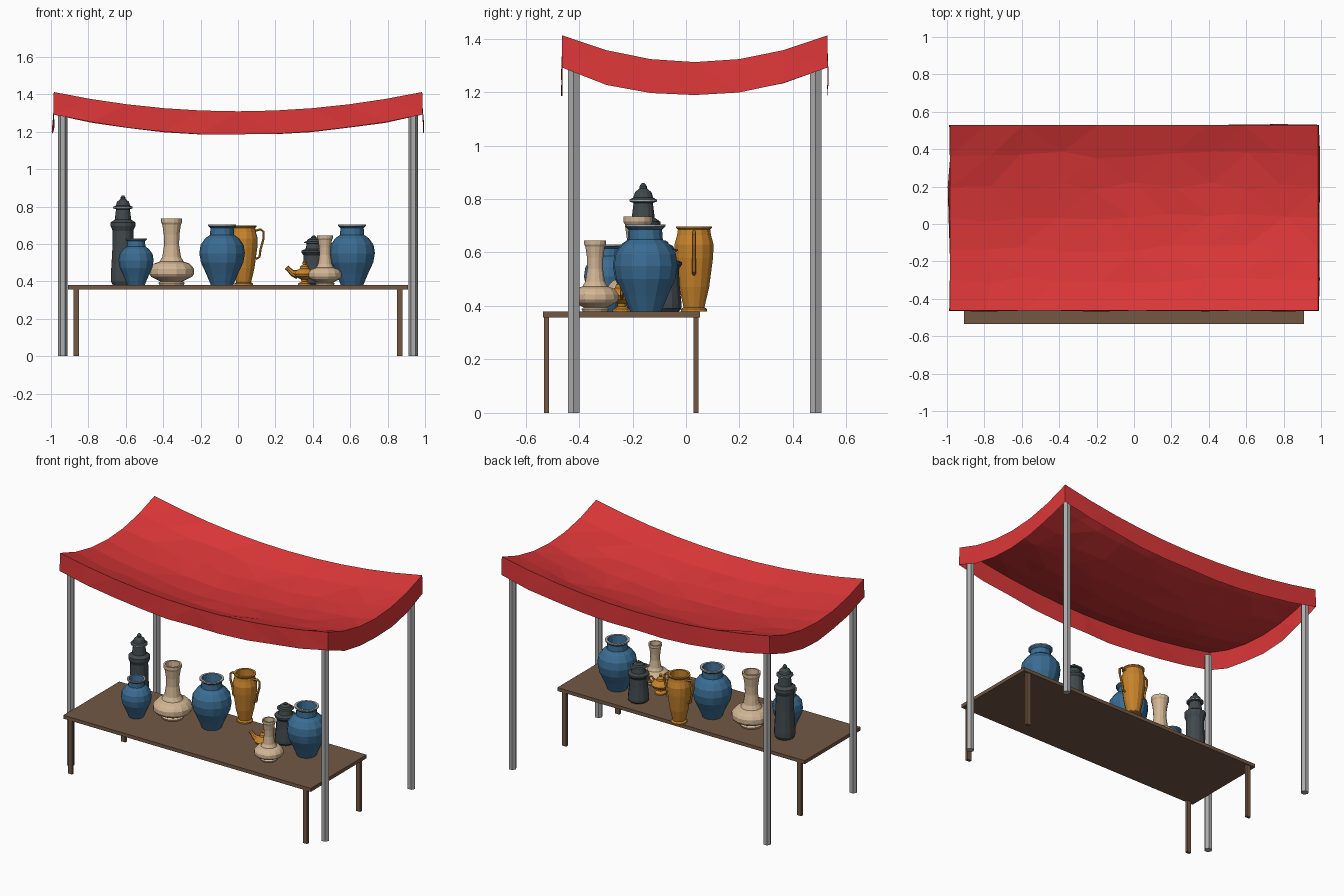
import bpy, bmesh, math, random
from mathutils import Vector

if "Cube" in bpy.data.objects:
    bpy.data.objects.remove(bpy.data.objects["Cube"])
random.seed(4)

def mat(name, rgb):
    m = bpy.data.materials.new(name)
    m.diffuse_color = (*rgb, 1)
    m.use_nodes = True
    m.node_tree.nodes["Principled BSDF"].inputs["Base Color"].default_value = m.diffuse_color
    return m

RED = mat("red cloth", (0.72, 0.038, 0.04))
GREY = mat("grey metal", (0.42, 0.42, 0.42))
WOOD = mat("brown wood", (0.17, 0.098, 0.058))
BLUE = mat("blue glaze", (0.042, 0.15, 0.29))
DARK = mat("dark clay", (0.052, 0.066, 0.072))
ORANGE = mat("orange clay", (0.58, 0.23, 0.025))
TAN = mat("tan clay", (0.65, 0.47, 0.3))

def finish(name, bm, *mats):
    me = bpy.data.meshes.new(name)
    bm.to_mesh(me)
    bm.free()
    ob = bpy.data.objects.new(name, me)
    bpy.context.collection.objects.link(ob)
    for m in mats:
        me.materials.append(m)
    return ob

def box(name, lo, hi, m):
    bm = bmesh.new()
    bmesh.ops.create_cube(bm, size=1)
    for v in bm.verts:
        v.co = Vector([lo[i] + (v.co[i] + 0.5) * (hi[i] - lo[i]) for i in range(3)])
    return finish(name, bm, m)

def lathe(name, profile, loc, m, s=1, sz=None, rim=(), n=14):
    """Spin (radius, height) points; segments listed in rim take the grey material."""
    sz = sz or s
    bm = bmesh.new()
    rings = []
    for r, z in profile:
        rings.append([bm.verts.new((loc[0] + s * r * math.cos(2 * math.pi * k / n),
                                    loc[1] + s * r * math.sin(2 * math.pi * k / n),
                                    loc[2] + sz * z)) for k in range(n)])
    for i, (a, b) in enumerate(zip(rings, rings[1:])):
        for k in range(n):
            f = bm.faces.new((a[k], a[(k + 1) % n], b[(k + 1) % n], b[k]))
            f.material_index = 1 if i in rim else 0
    bm.faces.new(rings[0][::-1])
    bm.faces.new(rings[-1])
    return finish(name, bm, m, GREY)

def tube(name, pts, radii, m, n=6):
    """Tapered tube along points lying in an xz plane."""
    bm = bmesh.new()
    pts = [Vector(p) for p in pts]
    rings = []
    for i, p in enumerate(pts):
        t = (pts[min(i + 1, len(pts) - 1)] - pts[max(i - 1, 0)]).normalized()
        u = Vector((0, 1, 0))
        w = t.cross(u)
        rings.append([bm.verts.new(p + radii[i] * (u * math.cos(2 * math.pi * k / n) +
                                                   w * math.sin(2 * math.pi * k / n)))
                      for k in range(n)])
    for a, b in zip(rings, rings[1:]):
        for k in range(n):
            bm.faces.new((a[k], a[(k + 1) % n], b[(k + 1) % n], b[k]))
    bm.faces.new(rings[0])
    bm.faces.new(rings[-1])
    bmesh.ops.recalc_face_normals(bm, faces=bm.faces)
    return finish(name, bm, m)

# table
box("table_top", (-0.91, -0.535, 0.357), (0.91, 0.052, 0.38), WOOD)
for x in (-0.865, 0.865):
    for y in (-0.522, 0.037):
        box("table_leg", (x - 0.015, y - 0.009, 0), (x + 0.015, y + 0.009, 0.36), WOOD)

# canopy poles
for x in (-0.937, 0.937):
    for y in (-0.42, 0.485):
        lathe("canopy_pole", [(0.025, 0), (0.025, 1.35)], (x, y, 0), GREY, n=6)

# sagging canopy cloth with a hanging valance
CY, HX, HY, NX, NY = 0.033, 0.985, 0.496, 10, 6
bm = bmesh.new()
grid = {}
for i in range(NX + 1):
    for j in range(NY + 1):
        u, v = 2 * i / NX - 1, 2 * j / NY - 1
        inner = 0 < i < NX and 0 < j < NY
        jit = [random.uniform(-1, 1) * inner for _ in range(3)]
        z = 1.412 - 0.103 * (1 - u * u) - 0.1 * (1 - v * v) + 0.004 * jit[2]
        grid[i, j] = bm.verts.new((HX * u + 0.03 * jit[0], CY + HY * v + 0.025 * jit[1], z))
for i in range(NX):
    for j in range(NY):
        bm.faces.new((grid[i, j], grid[i + 1, j], grid[i + 1, j + 1], grid[i, j + 1]))
loop = ([(i, 0) for i in range(NX)] + [(NX, j) for j in range(NY)] +
        [(i, NY) for i in range(NX, 0, -1)] + [(0, j) for j in range(NY, 0, -1)])
hem = []
for i, j in loop:
    c = grid[i, j].co
    corner = i in (0, NX) and j in (0, NY)
    flare = 0.003 if corner else random.uniform(-0.004, 0.012)
    dx = flare * ((i == NX) - (i == 0))
    dy = 0.5 * flare * ((j == NY) - (j == 0))
    drop = 0.12 if corner else 0.12 + random.uniform(0, 0.01)
    hem.append(bm.verts.new((c.x + dx, c.y + dy, c.z - drop)))
for k, ij in enumerate(loop):
    n = (k + 1) % len(loop)
    bm.faces.new((grid[ij], hem[k], hem[n], grid[loop[n]]))
bmesh.ops.triangulate(bm, faces=bm.faces)
finish("canopy_cloth", bm, RED)

# blue open vases
Z = 0.38
vase = [(0.06, 0), (0.085, 0.06), (0.113, 0.12), (0.122, 0.17), (0.115, 0.215), (0.09, 0.25),
        (0.065, 0.268), (0.062, 0.305), (0.075, 0.317), (0.075, 0.325), (0.06, 0.325),
        (0.052, 0.27), (0.09, 0.22), (0.09, 0.13), (0.05, 0.03)]
for x, y, s in ((-0.085, -0.155, 1), (0.61, -0.15, 1), (-0.545, -0.29, 0.77)):
    lathe("blue_vase", vase, (x, y, Z), BLUE, s, rim=(8, 9))

# tan long-necked bottles
bottle = [(0.065, 0), (0.07, 0.012), (0.06, 0.02), (0.11, 0.045), (0.12, 0.06), (0.12, 0.085),
          (0.11, 0.1), (0.095, 0.115), (0.065, 0.125), (0.05, 0.15), (0.04, 0.215),
          (0.042, 0.27), (0.05, 0.325), (0.056, 0.335), (0.056, 0.355), (0.044, 0.355), (0.032, 0.22)]
lathe("tan_bottle", bottle, (-0.355, -0.18, Z), TAN)
lathe("tan_bottle_small", bottle, (0.465, -0.34, Z), TAN, 0.745)

# dark lidded jars
jar = [(0.055, 0), (0.065, 0.02), (0.065, 0.05), (0.057, 0.19), (0.055, 0.29), (0.066, 0.315),
       (0.066, 0.335), (0.044, 0.35), (0.037, 0.405), (0.052, 0.41), (0.052, 0.418),
       (0.038, 0.425), (0.032, 0.445), (0.014, 0.46), (0.014, 0.468), (0.005, 0.48)]
lathe("dark_jar", jar, (-0.615, -0.16, Z), DARK, rim=(9,))
lathe("dark_jar_small", jar, (0.405, -0.08, Z), DARK, 1.0, 0.55, rim=(9,))

# orange two-handled jug
ax, ay = 0.03, 0.03
lathe("orange_jug", [(0.05, 0), (0.05, 0.008), (0.04, 0.015), (0.058, 0.09), (0.073, 0.2),
                     (0.075, 0.25), (0.065, 0.285), (0.062, 0.305), (0.069, 0.312), (0.069, 0.318),
                     (0.055, 0.318), (0.055, 0.28), (0.06, 0.2), (0.03, 0.04)], (ax, ay, Z), ORANGE)
for s in (-1, 1):
    tube("jug_handle", [(ax + s * r, ay, Z + h) for r, h in
                        ((0.06, 0.29), (0.09, 0.298), (0.107, 0.285), (0.107, 0.25),
                         (0.09, 0.19), (0.085, 0.15), (0.065, 0.14))], [0.007] * 7, ORANGE)

# orange oil lamp with spout, handle and lid
lx, ly = 0.355, -0.24
lathe("lamp_body", [(0.035, 0), (0.035, 0.008), (0.015, 0.018), (0.018, 0.03), (0.05, 0.045),
                    (0.058, 0.06), (0.045, 0.078), (0.025, 0.088), (0.022, 0.1), (0.008, 0.11),
                    (0.011, 0.12), (0.004, 0.13)], (lx, ly, Z), ORANGE, n=12)
tube("lamp_spout", [(lx - 0.035, ly, Z + 0.056), (lx - 0.065, ly, Z + 0.065),
                    (lx - 0.085, ly, Z + 0.085), (lx - 0.095, ly, Z + 0.095)],
     [0.025, 0.017, 0.012, 0.014], ORANGE, 8)
tube("lamp_handle", [(lx + r, ly, Z + h) for r, h in
                     ((0.045, 0.075), (0.065, 0.095), (0.085, 0.09), (0.085, 0.065), (0.05, 0.05))],
     [0.006] * 5, ORANGE)
